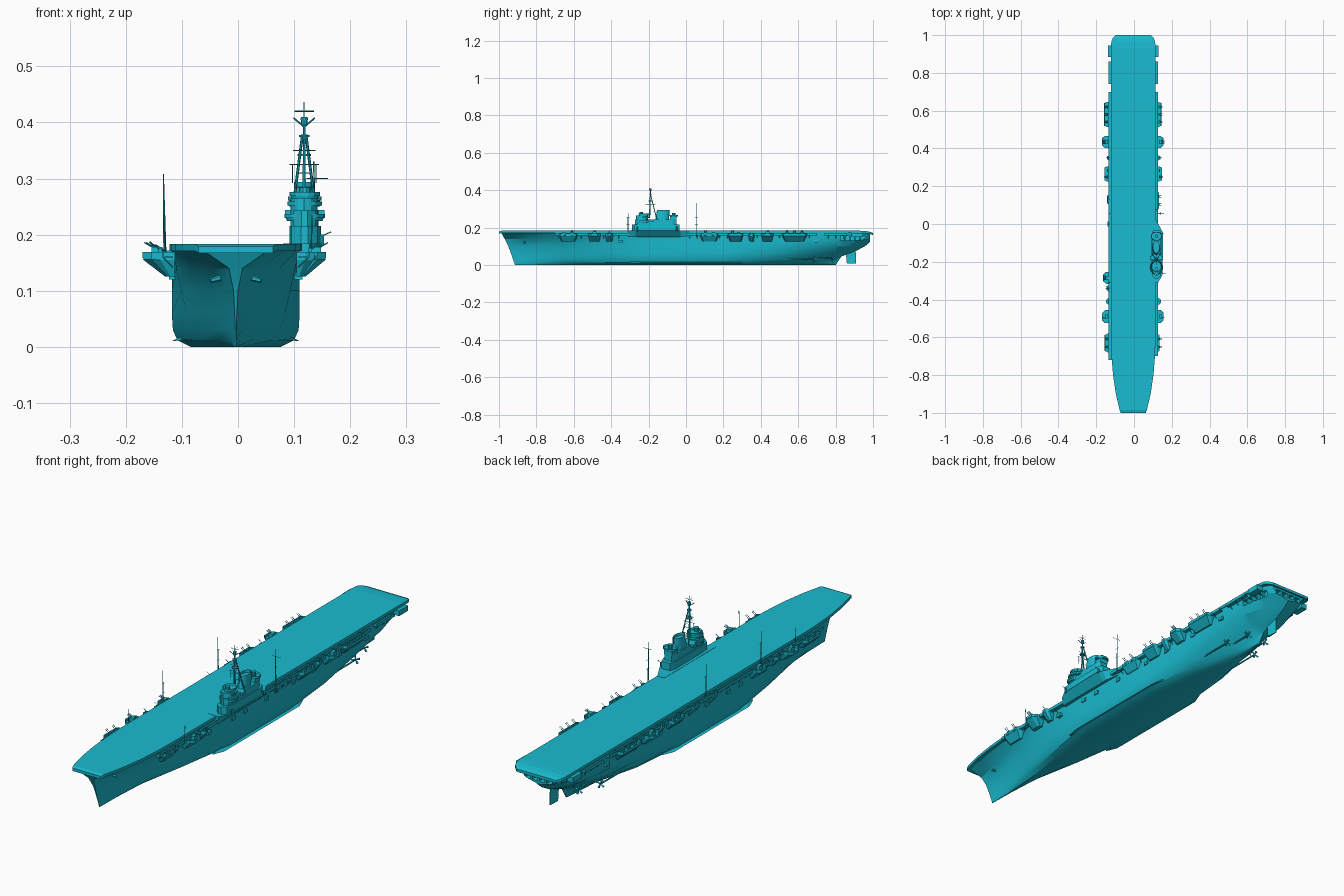
import bpy, bmesh, math
from mathutils import Vector, Matrix

if "Cube" in bpy.data.objects:
    bpy.data.objects.remove(bpy.data.objects["Cube"])

mat = bpy.data.materials.new("ship_paint")
mat.diffuse_color = (0.01, 0.5, 0.63, 1)
mat.use_nodes = True
mat.node_tree.nodes["Principled BSDF"].inputs["Base Color"].default_value = mat.diffuse_color
CX = -0.004          # hull centreline
DECK = 0.183


def finish(name, bm, smooth=0):
    bmesh.ops.recalc_face_normals(bm, faces=bm.faces)
    me = bpy.data.meshes.new(name)
    bm.to_mesh(me)
    bm.free()
    me.materials.append(mat)
    ob = bpy.data.objects.new(name, me)
    bpy.context.collection.objects.link(ob)
    if smooth:
        bpy.ops.object.select_all(action='DESELECT')
        ob.select_set(True)
        bpy.context.view_layer.objects.active = ob
        bpy.ops.object.shade_smooth_by_angle(angle=math.radians(smooth))
    return ob


def loft(bm, rings, strips=False):
    """Skin closed rings; returns the last cap face."""
    rs = [[bm.verts.new(p) for p in r] for r in rings]
    n = len(rs[0])
    for a, b in zip(rs, rs[1:]):
        for i in range(n):
            j = (i + 1) % n
            bm.faces.new((a[i], a[j], b[j], b[i]))
    cap = None
    for r in (rs[0], rs[-1]):
        if strips:
            for i in range(n // 2 - 1):
                bm.faces.new((r[i], r[i + 1], r[n - 2 - i], r[n - 1 - i]))
        else:
            cap = bm.faces.new(r)
    return cap


def prism(bm, pts, z0, z1, low=None):
    return loft(bm, [[(x, y, z0) for x, y in (low or pts)], [(x, y, z1) for x, y in pts]])


def box(bm, x0, x1, y0, y1, z0, z1):
    return prism(bm, [(x0, y0), (x1, y0), (x1, y1), (x0, y1)], z0, z1)


def oval(cx, cy, rx, ry, n=12):
    return [(cx + rx * math.cos(2 * math.pi * i / n), cy + ry * math.sin(2 * math.pi * i / n)) for i in range(n)]


def rod(bm, p, q, r, r2=None, n=6):
    p, q = Vector(p), Vector(q)
    m = Matrix.Translation((p + q) / 2) @ (q - p).to_track_quat('Z', 'Y').to_matrix().to_4x4()
    bmesh.ops.create_cone(bm, cap_ends=True, segments=n, radius1=r, radius2=r if r2 is None else r2,
                          depth=(q - p).length, matrix=m)


def sink(bm, face, rim, depth):
    """Turn a solid top into an open tub with a bulwark."""
    bmesh.ops.inset_region(bm, faces=[face], thickness=rim, use_even_offset=True)
    bmesh.ops.translate(bm, verts=face.verts, vec=(0, 0, -depth))


# Hull: half breadths at each height, station by station, raked stem
LEV = [0, .012, .03, .06, .10, .14, .175]
STEM = [0, -.003, -.01, -.02, -.035, -.055, -.075]
STATIONS = [  # y, keel height, half breadths
    (-.915, 0, [.001, .001, .001, .002, .004, .012, .062]),
    (-.80, 0, [.003, .008, .011, .016, .024, .042, .092]),
    (-.65, 0, [.012, .028, .036, .045, .056, .078, .112]),
    (-.45, 0, [.040, .066, .078, .088, .097, .106, .114]),
    (-.20, 0, [.080, .104, .112, .114, .114, .114, .115]),
    (.20, 0, [.080, .104, .112, .114, .114, .114, .115]),
    (.45, 0, [.045, .080, .098, .110, .114, .114, .114]),
    (.65, 0, [.008, .030, .055, .090, .110, .114, .114]),
    (.80, 0, [.003, .005, .010, .050, .095, .110, .114]),
    (.83, .045, [0, 0, 0, .035, .090, .108, .113]),
    (.91, .075, [0, 0, 0, 0, .065, .098, .108]),
    (.965, .105, [0, 0, 0, 0, 0, .080, .100]),
    (.985, .125, [0, 0, 0, 0, 0, .062, .092])]
bm = bmesh.new()
rings = []
for y, zk, ws in STATIONS:
    k = max(0, 1 - (y + .915) / .4)
    right = [(w, y + s * k, max(z, zk)) for w, s, z in zip(ws, STEM, LEV)]
    rings.append([(CX + x, a, z) for x, a, z in right] + [(CX - x, a, z) for x, a, z in reversed(right)])
loft(bm, rings, True)
bmesh.ops.remove_doubles(bm, verts=bm.verts, dist=1e-5)
hull = finish("hull", bm, 28)

# Open gallery windows around the stern
bm = bmesh.new()
for i in range(5):
    y = .825 + i * .027
    for s in (-1, 1):
        x0, x1 = sorted((CX + s * .082, CX + s * .14))
        box(bm, x0, x1, y, y + .021, .132, .155)
for i in range(4):
    x = CX - .062 + i * .033
    box(bm, x, x + .025, .962, 1.02, .138, .157)
cutter = finish("stern_window_cutter", bm)
cutter.hide_render = True
cutter.hide_viewport = True
mod = hull.modifiers.new("stern_windows", 'BOOLEAN')
mod.object, mod.operation, mod.solver = cutter, 'DIFFERENCE', 'EXACT'

# Flight deck with tapered bow and stern round-down
bm = bmesh.new()
rings = []
for y, w, z in [(-1, .066, .179), (-.985, .072, DECK), (-.9, .092, DECK), (-.8, .107, DECK), (-.7, .115, DECK),
                (-.6, .118, DECK), (.93, .118, DECK), (.965, .116, .181), (.985, .108, .177), (1, .092, .171)]:
    rings.append([(CX + w, y, z - .012), (CX + w, y, z), (CX - w, y, z), (CX - w, y, z - .012)])
loft(bm, rings, True)
finish("flight_deck", bm)

# Deck-edge catwalks with outer bulwark and brackets
bm = bmesh.new()
for s, spans in ((-1, [(-.72, .70), (.74, .86)]), (1, [(-.70, -.30), (.0, .70), (.74, .86)])):
    for y0, y1 in spans:
        a, b, c = (CX + s * v for v in (.112, .129, .131))
        box(bm, min(a, b), max(a, b), y0, y1, .158, .161)
        box(bm, min(b, c), max(b, c), y0, y1, .158, .171)
        for i in range(int((y1 - y0) / .04)):
            y = y0 + .02 + i * .04
            rod(bm, (CX + s * .112, y, .142), (b, y, .159), .0015, n=4)
    x0, x1 = sorted((CX + s * .105, CX + s * .133))
    box(bm, x0, x1, .885, .945, .150, .172)
finish("catwalks", bm)

# Gun sponsons: side, centre y, outer half length, inner half length, outer x, gun kind
TUBS = []
for y, a, b, xl, xr, kind in [(.58, .06, .066, .158, .145, 3), (.435, .018, .032, .17, .157, 1),
                              (.35, .008, .016, .142, .14, 0), (.265, .034, .04, .157, .148, 2),
                              (-.41, .008, .02, .148, .143, 0), (-.49, .018, .034, .17, .157, 1),
                              (-.63, .042, .05, .155, .136, 2)]:
    TUBS += [(-1, y, a, b, xl, kind), (1, y, a, b, xr, kind)]
TUBS += [(-1, .13, .02, .03, .142, 0), (1, .125, .042, .05, .133, 2), (-1, -.285, .018, .032, .163, 1),
         (-1, -.34, .01, .02, .145, 0), (-1, .0, .012, .02, .14, 0)]
tubs, guns = bmesh.new(), bmesh.new()
for s, y, a, b, xo, kind in TUBS:
    xi = s * .108 + CX
    xm = s * (xo - .016)
    xo *= s
    top = [(xi, y - b), (xm, y - b), (xo, y - a), (xo, y + a), (xm, y + b), (xi, y + b)]
    low = [(xi + (px - xi) * .3, y + (py - y) * .75) for px, py in top]
    sink(tubs, prism(tubs, top, .155, .169, [(xi + (px - xi) * .97, py) for px, py in top]), .0012, .011)
    prism(tubs, top, .125, .156, low)
    x = (s * .122 + xo) / 2
    if kind == 0:
        prism(guns, oval(x, y, .004, .004, 8), .155, .172)
        rod(guns, (x, y, .172), (x + s * .016, y, .182), .001)
    elif kind == 1:      # multi-barrel mount
        prism(guns, oval(x, y, .014, .014), .155, .164)
        box(guns, x - .008, x + .008, y - .011, y + .011, .164, .178)
        for d in (-.007, -.002, .003, .008):
            rod(guns, (x, y + d, .174), (x + s * .021, y + d, .186), .0011)
    else:                # row of light mounts with shields
        for i in range(kind):
            yy = y + (i - (kind - 1) / 2) * a * (1 if kind == 2 else .66)
            prism(guns, oval(x, yy, .009, .009, 10), .155, .163)
            box(guns, x - .003, x + .003, yy - .008, yy + .008, .163, .176)
            for d in (-.004, .004):
                rod(guns, (x, yy + d, .172), (x + s * .018, yy + d, .187), .001)
finish("gun_sponsons", tubs)
finish("guns", guns)

# Island base faired out of the hull side
bm = bmesh.new()
plan = [(.08, -.31), (.128, -.31), (.15, -.27), (.155, -.05), (.145, -.03), (.112, .03), (.08, .03)]
prism(bm, plan, .15, DECK + .001, [(min(x, .122), y) for x, y in plan])
finish("island_sponson", bm)

# Island: stacked superstructure blocks and bridge platforms
bm = bmesh.new()
house = [(.095, -.275), (.112, -.29), (.125, -.29), (.142, -.275), (.148, -.22), (.148, -.06), (.138, -.035), (.1, -.035), (.092, -.06), (.092, -.22)]
prism(bm, house, DECK, .215)
prism(bm, [(.118 + (x - .118) * .85, -.16 + (y + .16) * .87) for x, y in house], .215, .243)
prism(bm, oval(.118, -.235, .024, .032), .21, .265)
box(bm, .1, .138, -.085, -.05, .24, .26)
for cy, rx, ry, z0, z1 in [(-.23, .036, .04, .224, .237), (-.23, .031, .036, .25, .259), (-.225, .027, .03, .264, .276), (-.065, .03, .024, .258, .268)]:
    top = oval(.119, cy, rx, ry, 14)
    sink(bm, prism(bm, top, z0, z1, oval(.119, cy, rx * .88, ry * .88, 14)), .0012, .007)
box(bm, .084, .154, -.19, -.17, .232, .244)
prism(bm, oval(.119, -.24, .01, .01, 10), .265, .284)
prism(bm, oval(.119, -.065, .009, .009, 10), .26, .279)
for y in (-.26, -.05):      # light guns at deck level
    rod(bm, (.15, y, .18), (.15, y, .2), .004)
    rod(bm, (.15, y, .198), (.166, y, .205), .001)
finish("island", bm)

# Funnel with hollow cap
bm = bmesh.new()
top = oval(.118, -.122, .018, .033, 16)
sink(bm, prism(bm, top, .24, .294, oval(.118, -.127, .02, .037, 16)), .002, .012)
finish("funnel", bm, 35)

# Tripod mast, yards, lookout and aerials
bm = bmesh.new()
M = .118
rod(bm, (M, -.195, .25), (M, -.19, .40), .0035, .0025)
for dx in (-.021, .021):
    rod(bm, (M + dx, -.155, .24), (M + dx * .15, -.19, .378), .0025)
    rod(bm, (M, -.19, .392), (M + dx * .9, -.195, .408), .0015)
    rod(bm, (M + dx, -.19, .292), (M + dx, -.19, .325), .0008, n=4)
for z, r in ((.34, .012), (.374, .009), (.404, .007)):
    prism(bm, oval(M, -.19, r, r, 10), z, z + .004)
prism(bm, oval(M, -.19, .006, .006, 8), .395, .41)
for z, h in ((.325, .026), (.35, .02), (.42, .017)):
    rod(bm, (M - h, -.19, z), (M + h, -.19, z), .001, n=4)
    rod(bm, (M, -.19 - h, z), (M, -.19 + h, z), .0008, n=4)
for z, w in ((.285, .016), (.31, .012)):
    rod(bm, (M - w, -.172, z), (M + w, -.172, z), .001, n=4)
rod(bm, (M, -.19, .40), (M, -.19, .436), .001)
finish("tripod_mast", bm)

# Wireless masts along the deck edge
bm = bmesh.new()
for x, y, z in [(-.13, .055, .308), (-.13, -.31, .308), (.138, .055, .33)]:
    rod(bm, (x, y, .15), (x - .003, y, z), .003, .001)
    for zz in (.215, .255):
        rod(bm, (x, y - .008, zz), (x, y + .008, zz), .001, n=4)
rod(bm, (.122, .055, .30), (.16, .055, .30), .0009, n=4)
for s in (-1, 1):
    rod(bm, (s * .13, -.54, .16), (s * .132, -.54, .235), .0012)
finish("wireless_masts", bm)

# Rudder, shafts, propellers and bilge keels
bm = bmesh.new()
loft(bm, [[(CX - .004, y, z), (CX + .004, y, z), (CX + .001, y2, z), (CX - .001, y2, z)]
          for y, y2, z in ((.86, .91, .008), (.855, .91, .06), (.86, .9, .085))])
for s in (-1, 1):
    for dx, y0, y1, z in ((.045, .45, .78, .034), (.075, .40, .68, .03)):
        x = CX + s * dx
        rod(bm, (x, y0, z), (x, y1, z), .004, .003, 8)
        rod(bm, (x, y1 - .02, z), (x * .6, y1 - .02, z + .035), .002)
        for i in range(4):
            t = math.pi / 2 * i + .4
            rod(bm, (x, y1, z), (x + .017 * math.cos(t), y1 + .003, z + .017 * math.sin(t)), .002, .005, 4)
    loft(bm, [[(CX + s * .095, y, .012), (CX + s * (.095 + w), y, .012 - w * .1), (CX + s * .098, y, .018)]
              for y, w in ((-.3, .002), (-.25, .02), (.25, .02), (.3, .002))])
finish("running_gear", bm)

# Hull side fittings: boat booms, vents and bow anchors
bm = bmesh.new()
for s in (-1, 1):
    for y in (-.36, -.2, -.12, .02, .2, .33, .5, .68):
        x0, x1 = sorted((CX + s * .1, CX + s * .119))
        box(bm, x0, x1, y, y + .022, .12, .134)
    rod(bm, (CX + s * .02, -.86, .125), (CX + s * .045, -.865, .118), .006, .004)
finish("hull_fittings", bm)
